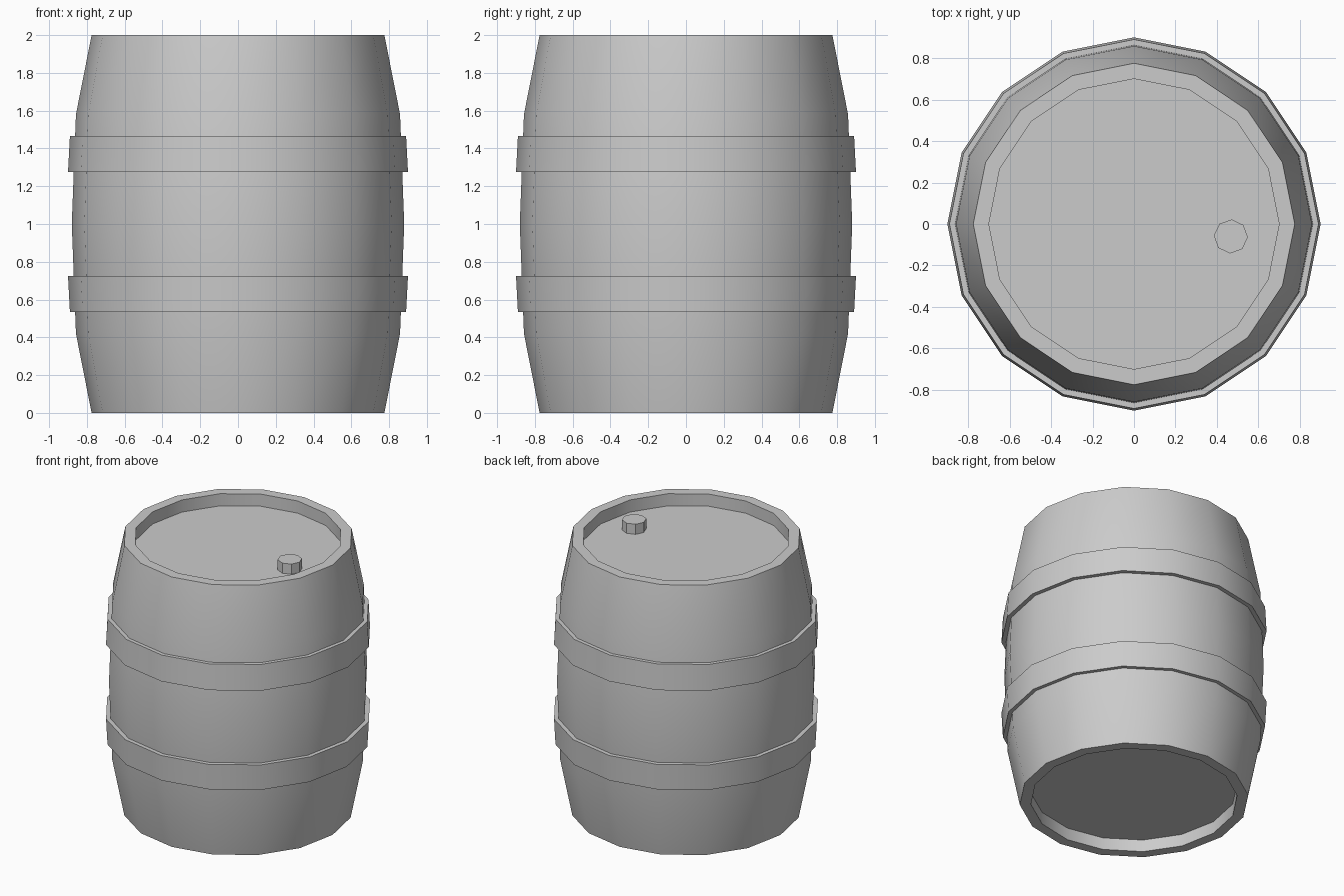
import bpy, bmesh, math

if "Cube" in bpy.data.objects:
    bpy.data.objects.remove(bpy.data.objects["Cube"])

SIDES = 16


def lathe(name, profile, sides=SIDES, closed=False, center=(0, 0), turn=0.0):
    """Revolve (radius, z) points around z; radius 0 becomes a flat end cap."""
    bm = bmesh.new()
    rings = []
    for r, z in profile:
        rings.append([bm.verts.new((center[0] + r * math.cos(turn + math.tau * i / sides),
                                    center[1] + r * math.sin(turn + math.tau * i / sides), z))
                      for i in range(sides)])
    pairs = list(zip(rings, rings[1:]))
    if closed:
        pairs.append((rings[-1], rings[0]))
    else:
        bm.faces.new(rings[0])
        bm.faces.new(rings[-1])
    for a, b in pairs:
        for i in range(sides):
            j = (i + 1) % sides
            bm.faces.new((a[i], a[j], b[j], b[i]))
    bmesh.ops.recalc_face_normals(bm, faces=bm.faces)
    mesh = bpy.data.meshes.new(name)
    bm.to_mesh(mesh)
    bm.free()
    obj = bpy.data.objects.new(name, mesh)
    bpy.context.collection.objects.link(obj)
    bpy.ops.object.select_all(action='DESELECT')
    obj.select_set(True)
    bpy.context.view_layer.objects.active = obj
    bpy.ops.object.shade_smooth_by_angle(angle=math.radians(30))
    return obj


# Bulging body with recessed ends: lower half profile, mirrored about z = 1
half = [(0.70, 0.09), (0.70, 0.0), (0.775, 0.0), (0.858, 0.42)]
body = half + [(0.88, 1.0)] + [(r, 2 - z) for r, z in reversed(half)]
lathe("barrel_body", body)

# Two hoops, each wider towards the middle of the barrel
hoop = [(0.84, 0.535), (0.89, 0.535), (0.90, 0.725), (0.84, 0.725)]
lathe("lower_hoop", hoop, closed=True)
lathe("upper_hoop", [(r, 2 - z) for r, z in hoop], closed=True)

# Bung standing on the lid
lathe("bung", [(0.082, 1.90), (0.082, 1.985)], sides=8,
      center=(0.467, -0.06), turn=math.radians(-3))
